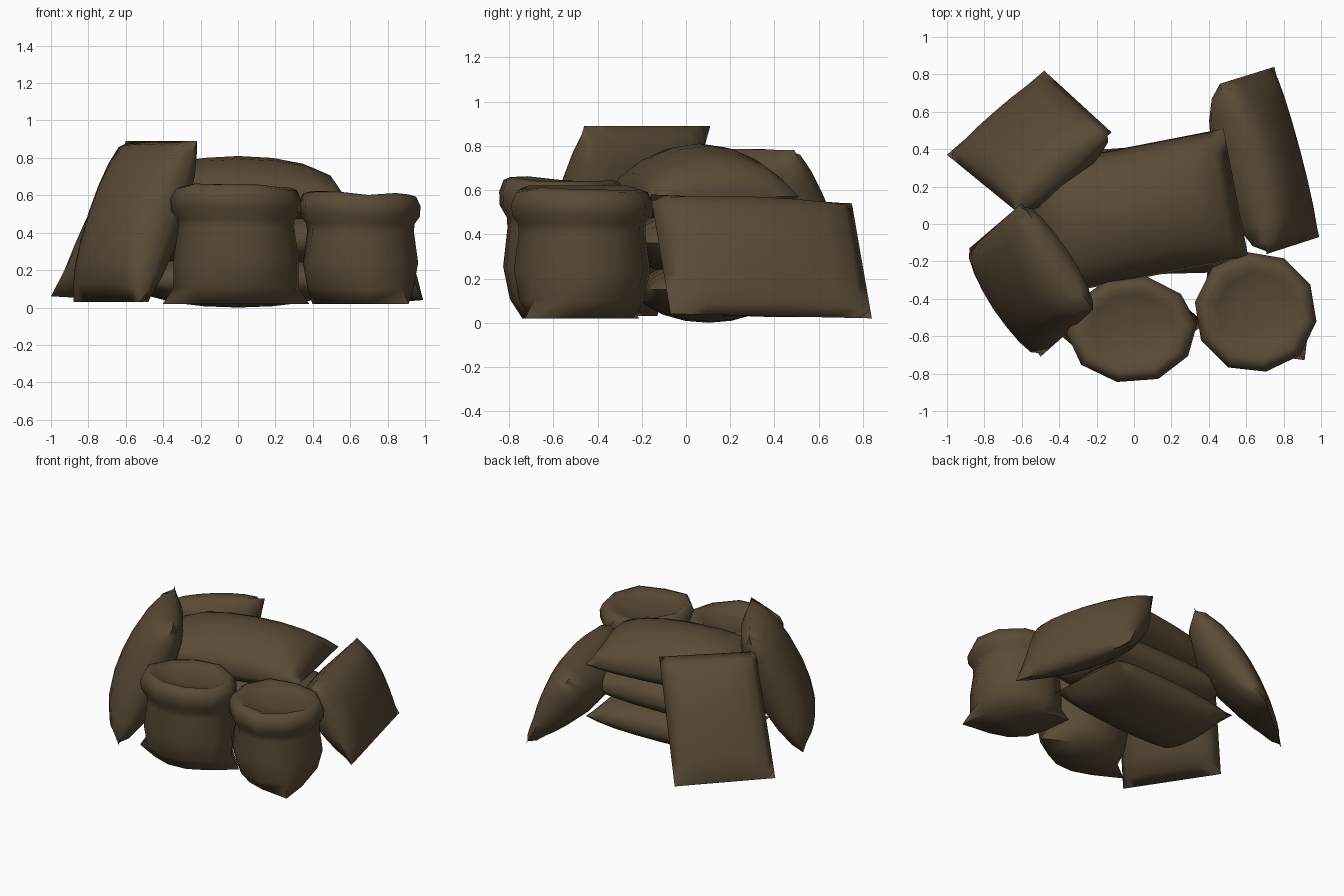
import bpy, bmesh, math, random
from mathutils import Vector, Matrix

if "Cube" in bpy.data.objects:
    bpy.data.objects.remove(bpy.data.objects["Cube"])

random.seed(4)
burlap = bpy.data.materials.new("dark_burlap")
burlap.diffuse_color = (0.1, 0.07, 0.038, 1)
burlap.use_nodes = True
burlap.node_tree.nodes["Principled BSDF"].inputs["Base Color"].default_value = burlap.diffuse_color


def finish(bm, name, angle):
    bmesh.ops.recalc_face_normals(bm, faces=bm.faces[:])
    me = bpy.data.meshes.new(name)
    bm.to_mesh(me)
    bm.free()
    me.materials.append(burlap)
    ob = bpy.data.objects.new(name, me)
    bpy.context.collection.objects.link(ob)
    bpy.ops.object.select_all(action='DESELECT')
    ob.select_set(True)
    bpy.context.view_layer.objects.active = ob
    bpy.ops.object.shade_smooth_by_angle(angle=math.radians(angle))


# Closed pillow sack spanned between four seam corners, bulging on both sides
# (skew moves the bulge towards the first edge)
def closed_sack(name, corners, h_up, h_down, pu=0.36, pv=0.5, skew=0.0, nu=8, nv=8):
    a, b, c, d = (Vector(p) for p in corners)
    n = (b - a).cross(d - a).normalized()
    bm = bmesh.new()
    grids = []
    for h in (h_up, -h_down):
        grid = {}
        for i in range(nu + 1):
            for j in range(nv + 1):
                edge = i in (0, nu) or j in (0, nv)
                if edge and grids:
                    grid[i, j] = grids[0][i, j]
                    continue
                # rows crowd towards the seam to keep the bulge round
                u = math.sin((i / nu - 0.5) * math.pi * 0.85) / math.sin(math.pi * 0.425)
                v = math.sin((j / nv - 0.5) * math.pi * 0.85) / math.sin(math.pi * 0.425)
                s, t = (u + 1) / 2, (v + 1) / 2
                p = a.lerp(b, t).lerp(d.lerp(c, t), 1 - s)
                if not edge:
                    p += n * h * (1 + skew * u) * (1 - u * u) ** pu * (1 - v * v) ** pv
                grid[i, j] = bm.verts.new(p)
        grids.append(grid)
    for g in grids:
        for i in range(nu):
            for j in range(nv):
                bm.faces.new((g[i, j], g[i + 1, j], g[i + 1, j + 1], g[i, j + 1]))
    finish(bm, name, 80)


# Corners of a flat sack lying at a height
def lying(x, y, z, deg, length, width):
    m = Matrix.Translation((x, y, z)) @ Matrix.Rotation(math.radians(deg), 4, 'Z')
    l, w = length / 2, width / 2
    return [m @ Vector(p) for p in ((l, -w, 0), (l, w, 0), (-l, w, 0), (-l, -w, 0))]


# Upright open sack: lathe rings with a rolled rim; the bottom is pinched into two corners
def open_sack(name, x, y, rx, ry, height, ear_deg, sides=10):
    profile = [(0.76, 0.03), (0.9, 0.16), (0.96, 0.38), (0.89, 0.64), (0.9, 0.71),
               (1.0, 0.78), (1.01, 0.87), (0.94, 0.95), (0.82, 0.97), (0.66, 0.93), (0.3, 0.90)]
    bm = bmesh.new()
    rings = []
    ear = math.radians(ear_deg)
    wobble = [random.uniform(-0.025, 0.025) for _ in range(sides)]
    for k, (r, z) in enumerate(profile):
        ring = []
        for i in range(sides):
            ang = ear + 2 * math.pi * i / sides
            rr, zz = r, z * height
            if i in (0, sides // 2):
                rr += (0.36, 0.06)[k] if k < 2 else 0
            elif k < 2:
                rr *= 1 - (0.16, 0.06)[k] * math.sin(ang - ear) ** 2
            if 5 <= k <= 8:
                rr += wobble[i]
                zz += wobble[i] * 0.6
            ring.append(bm.verts.new((x + rx * rr * math.cos(ang),
                                      y + ry * rr * math.sin(ang), zz)))
        rings.append(ring)
    for lo, hi in zip(rings, rings[1:]):
        for i in range(sides):
            j = (i + 1) % sides
            bm.faces.new((lo[i], lo[j], hi[j], hi[i]))
    bm.faces.new(rings[0])
    bm.faces.new(rings[-1])
    finish(bm, name, 75)


# Stack of three lying sacks
closed_sack("stack_sack_bottom", lying(0, 0.1, 0.15, 4, 1.08, 0.62), 0.14, 0.15)
closed_sack("stack_sack_middle", lying(0.02, 0.06, 0.36, 1.5, 1.12, 0.66), 0.16, 0.15)
closed_sack("stack_sack_top", lying(0, 0.06, 0.57, 11, 1.11, 0.7), 0.24, 0.15, 0.36, 0.6)

# Sacks leaning against the stack (top edge, then bottom edge; inner bulge, outer bulge)
closed_sack("leaning_sack_front_left",
            [(-0.6, 0.11, 0.89), (-0.22, -0.46, 0.89), (-0.5, -0.71, 0.03), (-0.88, -0.13, 0.03)],
            0.18, 0.19, 0.45, 0.38)
closed_sack("leaning_sack_back_left",
            [(-0.12, 0.49, 0.78), (-0.62, 0.06, 0.79), (-1.0, 0.37, 0.06), (-0.48, 0.82, 0.03)],
            0.18, 0.13, 0.45, 0.4, 0.35)
closed_sack("leaning_sack_right",
            [(0.71, -0.16, 0.58), (0.46, 0.75, 0.54), (0.75, 0.84, 0.02), (0.99, -0.07, 0.04)],
            0.23, 0.13, 0.45, 0.4, 0.4)

# Open sacks at the front
open_sack("open_sack_centre", -0.01, -0.56, 0.35, 0.285, 0.67, 5)
open_sack("open_sack_right", 0.655, -0.47, 0.325, 0.325, 0.63, -45)
